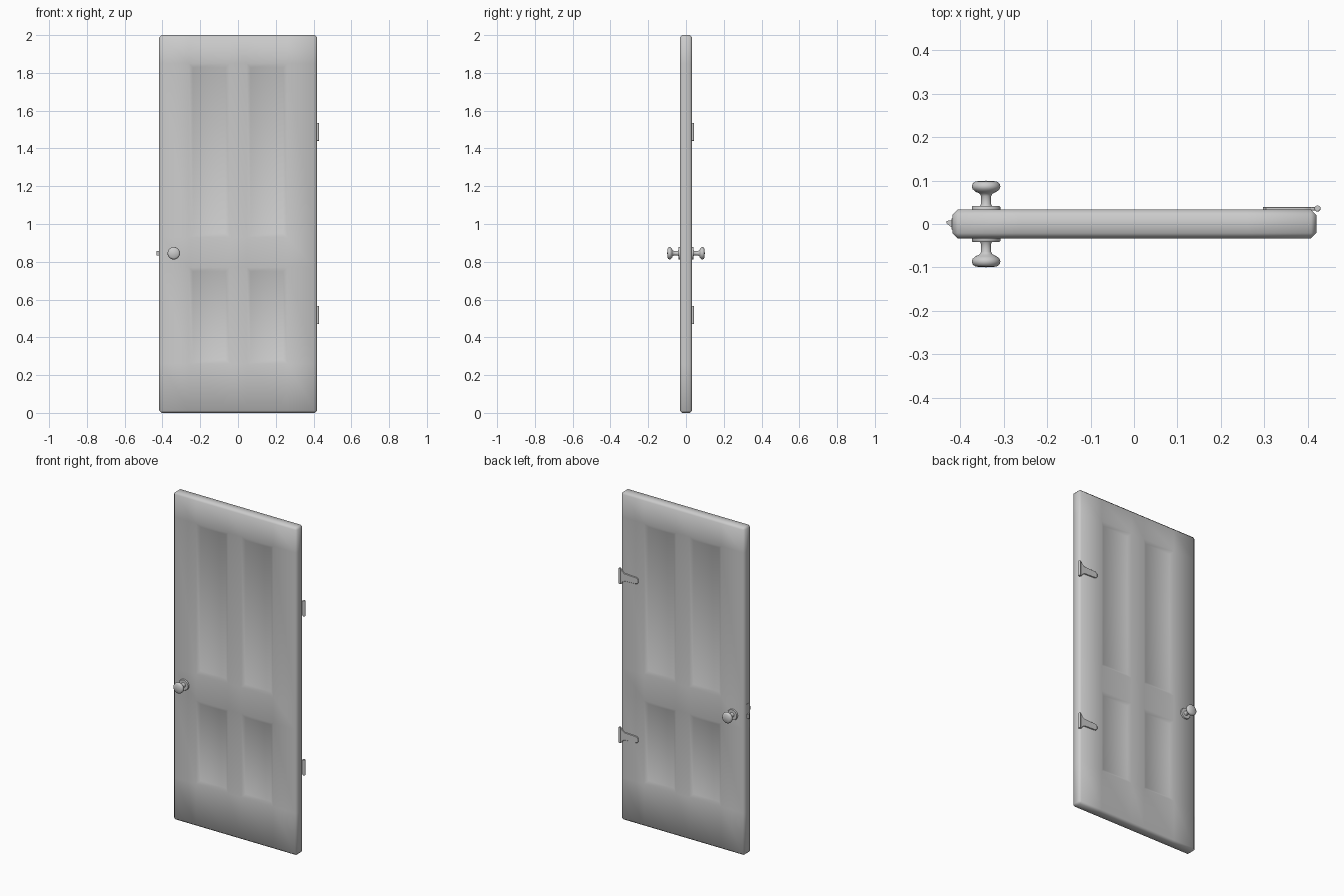
import bpy, bmesh, math
from mathutils import Vector, Matrix

if "Cube" in bpy.data.objects:
    bpy.data.objects.remove(bpy.data.objects["Cube"])


def finish(name, bm, angle=None):
    bmesh.ops.recalc_face_normals(bm, faces=bm.faces)
    me = bpy.data.meshes.new(name)
    bm.to_mesh(me)
    bm.free()
    ob = bpy.data.objects.new(name, me)
    bpy.context.collection.objects.link(ob)
    bpy.ops.object.select_all(action='DESELECT')
    ob.select_set(True)
    bpy.context.view_layer.objects.active = ob
    if angle is None:
        bpy.ops.object.shade_smooth()
    else:
        bpy.ops.object.shade_smooth_by_angle(angle=math.radians(angle))
    return ob


def box(bm, lo, hi):
    lo, hi = Vector(lo), Vector(hi)
    m = Matrix.Translation((lo + hi) / 2) @ Matrix.Diagonal((*(hi - lo), 1))
    return bmesh.ops.create_cube(bm, size=1, matrix=m)['verts']


def prism(bm, pts, offset):
    f = bm.faces.new([bm.verts.new(p) for p in pts])
    r = bmesh.ops.extrude_face_region(bm, geom=[f])
    vs = [v for v in r['geom'] if isinstance(v, bmesh.types.BMVert)]
    bmesh.ops.translate(bm, verts=vs, vec=offset)


def bevel(ob, width, segments):
    m = ob.modifiers.new("bevel", 'BEVEL')
    m.width, m.segments = width, segments
    m.limit_method, m.angle_limit = 'ANGLE', math.radians(60)


# Door slab: box cut into rails and stiles, four panels sunk on both faces
bm = bmesh.new()
box(bm, (-0.417, -0.033, 0), (0.419, 0.033, 2))
cuts = [((x, 0, 0), (1, 0, 0)) for x in (-0.26, -0.045, 0.045, 0.26)]
cuts += [((0, 0, z), (0, 0, 1)) for z in (0.26, 0.77, 0.93, 1.85)]
for co, no in cuts:
    bmesh.ops.bisect_plane(bm, geom=bm.verts[:] + bm.edges[:] + bm.faces[:],
                           plane_co=co, plane_no=no)
bm.normal_update()
panels = []
for f in bm.faces:
    c = f.calc_center_median()
    if (abs(f.normal.y) > 0.9 and 0.05 < abs(c.x) < 0.25
            and (0.3 < c.z < 0.7 or 1 < c.z < 1.8)):
        panels.append(f)
bmesh.ops.inset_individual(bm, faces=panels, thickness=0.03, depth=-0.012)
bevel(finish("door_slab", bm), 0.012, 1)

# Round knobs with backing rosette, lathed, one on each face
profile = [(0, 0.03), (0.033, 0.03), (0.033, 0.038), (0.031, 0.041), (0.014, 0.041),
           (0.0115, 0.046), (0.0115, 0.064), (0.015, 0.070), (0.024, 0.074),
           (0.031, 0.080), (0.033, 0.086), (0.031, 0.093), (0.024, 0.098), (0, 0.0995)]
for side, name in ((-1, "front_knob"), (1, "back_knob")):
    bm = bmesh.new()
    vs = [bm.verts.new((-0.34 + r, side * y, 0.845)) for r, y in profile]
    es = [bm.edges.new(p) for p in zip(vs, vs[1:])]
    bmesh.ops.spin(bm, geom=vs + es, cent=(-0.34, 0, 0.845), axis=(0, 1, 0),
                   angle=2 * math.pi, steps=32)
    bmesh.ops.remove_doubles(bm, verts=bm.verts, dist=1e-5)
    finish(name, bm, 45)

# Latch plate and wedge-shaped bolt on the left edge
bm = bmesh.new()
box(bm, (-0.419, -0.013, 0.77), (-0.412, 0.013, 0.92))
finish("latch_plate", bm, 30)
bm = bmesh.new()
prism(bm, [(-0.415, -0.011, 0.832), (-0.415, 0.009, 0.832),
           (-0.431, 0.007, 0.832), (-0.431, 0.001, 0.832)], (0, 0, 0.026))
finish("latch_bolt", bm, 30)

# Strap hinges on the back, with a knuckle barrel at the right edge
half = [(0.420, 0.045), (0.408, 0.045), (0.402, 0.032), (0.388, 0.023),
        (0.315, 0.020), (0.303, 0.017), (0.296, 0.008)]
for z0, name in ((1.488, "upper"), (0.518, "lower")):
    bm = bmesh.new()
    outline = half + [(x, -z) for x, z in reversed(half)]
    prism(bm, [(x, 0.031, z0 + z) for x, z in outline], (0, 0.008, 0))
    bevel(finish(name + "_hinge_strap", bm, 35), 0.0015, 1)
    bm = bmesh.new()
    bmesh.ops.create_cone(bm, cap_ends=True, segments=16, radius1=0.007, radius2=0.007,
                          depth=0.096, matrix=Matrix.Translation((0.422, 0.0355, z0)))
    bevel(finish(name + "_hinge_barrel", bm, 35), 0.002, 2)
